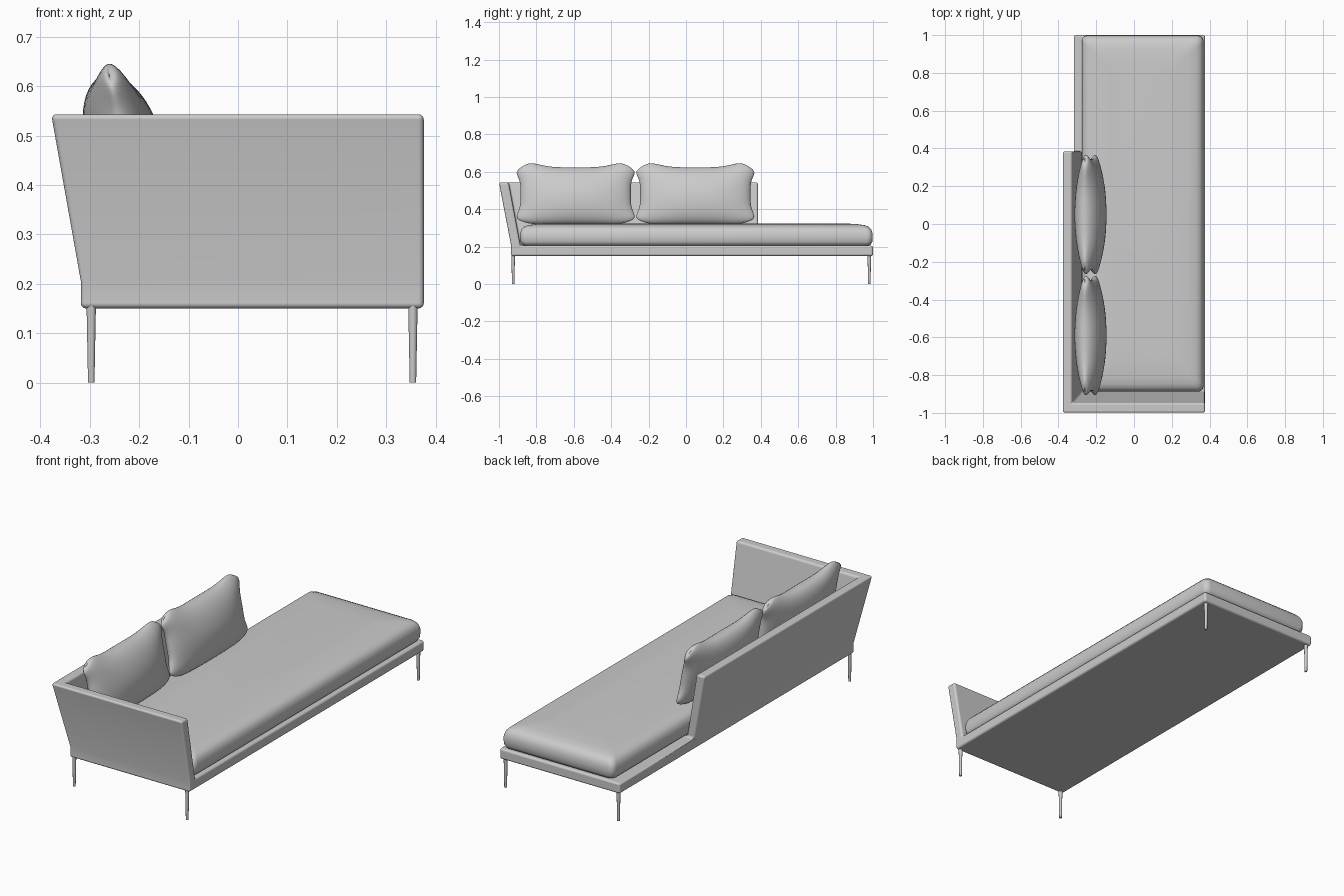
import bpy, bmesh
from math import sin, cos, pi

if "Cube" in bpy.data.objects:
    bpy.data.objects.remove(bpy.data.objects["Cube"])


def finish(bm, name, angle=None):
    bmesh.ops.recalc_face_normals(bm, faces=bm.faces)
    me = bpy.data.meshes.new(name)
    bm.to_mesh(me)
    bm.free()
    ob = bpy.data.objects.new(name, me)
    bpy.context.collection.objects.link(ob)
    for p in me.polygons:
        p.use_smooth = True
    if angle:
        me.set_sharp_from_angle(angle=angle)
    return ob


# Frame: deck cells, with the back and arm cells raised into leaning walls
def build_frame():
    low_x, low_y = [-.318, -.273, .376], [-.935, -.885, .385, 1.0]
    top_x, top_y = [-.378, -.328, .376], [-1.0, -.948, .385, 1.0]
    levels = [(low_x, low_y, .15), (low_x, low_y, .205), (top_x, top_y, .543)]
    cells = {(i, j, 0) for i in range(2) for j in range(3)}
    cells |= {(0, 0, 1), (0, 1, 1), (1, 0, 1)}
    bm = bmesh.new()
    cache = {}

    def vert(i, j, k):
        if (i, j, k) not in cache:
            xs, ys, z = levels[k]
            cache[i, j, k] = bm.verts.new((xs[i], ys[j], z))
        return cache[i, j, k]

    for cell in cells:
        for axis in range(3):
            for side in (0, 1):
                nb = list(cell)
                nb[axis] += 2 * side - 1
                if tuple(nb) in cells:
                    continue
                quad = []
                for a, b in ((0, 0), (1, 0), (1, 1), (0, 1)):
                    c = list(cell)
                    c[axis] += side
                    c[(axis + 1) % 3] += a
                    c[(axis + 2) % 3] += b
                    quad.append(vert(*c))
                bm.faces.new(quad)
    bmesh.ops.recalc_face_normals(bm, faces=bm.faces)
    bmesh.ops.dissolve_limit(bm, angle_limit=.02, verts=bm.verts, edges=bm.edges)
    ob = finish(bm, "frame")
    bev = ob.modifiers.new("soft_edges", 'BEVEL')
    bev.width, bev.segments, bev.limit_method = .011, 4, 'ANGLE'
    bev.angle_limit = .6
    bev.harden_normals = True


# Mattress: stacked rounded rectangles with a slightly crowned top
def build_mattress():
    x0, x1, y0, y1 = -.277, .368, -.888, .998
    rings = [(.03, .204), (.01, .211), (.002, .226), (0, .25), (.001, .272),
             (.008, .292), (.02, .305), (.04, .314), (.08, .320), (.16, .325)]
    bm = bmesh.new()
    loops = []
    for inset, z in rings:
        r = .03
        loop = []
        for q, (cx, cy) in enumerate(((x1 - inset - r, y1 - inset - r), (x0 + inset + r, y1 - inset - r),
                                      (x0 + inset + r, y0 + inset + r), (x1 - inset - r, y0 + inset + r))):
            for s in range(6):
                a = (q + s / 5) * pi / 2
                loop.append(bm.verts.new((cx + r * cos(a), cy + r * sin(a), z)))
        loops.append(loop)
    n = len(loops[0])
    for a, b in zip(loops, loops[1:]):
        for i in range(n):
            bm.faces.new((a[i], a[(i + 1) % n], b[(i + 1) % n], b[i]))
    bm.faces.new(loops[0])
    bm.faces.new(loops[-1])
    finish(bm, "mattress", .8)


# Pillow: two puffed sheets welded at the seam, with pinched sides and full corners
def build_pillow(name, yc):
    nu, nv = 36, 24
    bm = bmesh.new()
    for side in (1, -1):
        grid = []
        for i in range(nu + 1):
            a = (i / nu - .5) * pi
            row = []
            for j in range(nv + 1):
                b = (j / nv - .5) * pi
                u, v = sin(a), sin(b)
                wide = .93 + .29 * v**4 - .32 * v**8
                tall = .87 + .55 * u**4 - .57 * u**8 if v > 0 else 1 - .1 * u**8
                x = -.23 - .03 * v + side * .079 * cos(a) * cos(b)
                row.append(bm.verts.new((x, yc + .317 * u * wide, .482 + .163 * v * tall)))
            grid.append(row)
        for i in range(nu):
            for j in range(nv):
                bm.faces.new((grid[i][j], grid[i + 1][j], grid[i + 1][j + 1], grid[i][j + 1]))
    bmesh.ops.remove_doubles(bm, verts=bm.verts, dist=.0001)
    finish(bm, name)


build_frame()
build_mattress()
build_pillow("near_pillow", -.59)
build_pillow("far_pillow", .05)

# Legs: slim tapered pegs at the four corners
for xn, x in (("back", -.297), ("front", .354)):
    for yn, y in (("arm", -.924), ("open", .98)):
        bpy.ops.mesh.primitive_cone_add(vertices=20, radius1=.0065, radius2=.0095,
                                        depth=.157, location=(x, y, .0785))
        leg = bpy.context.object
        leg.name = f"{xn}_{yn}_leg"
        bpy.ops.object.shade_smooth_by_angle()
